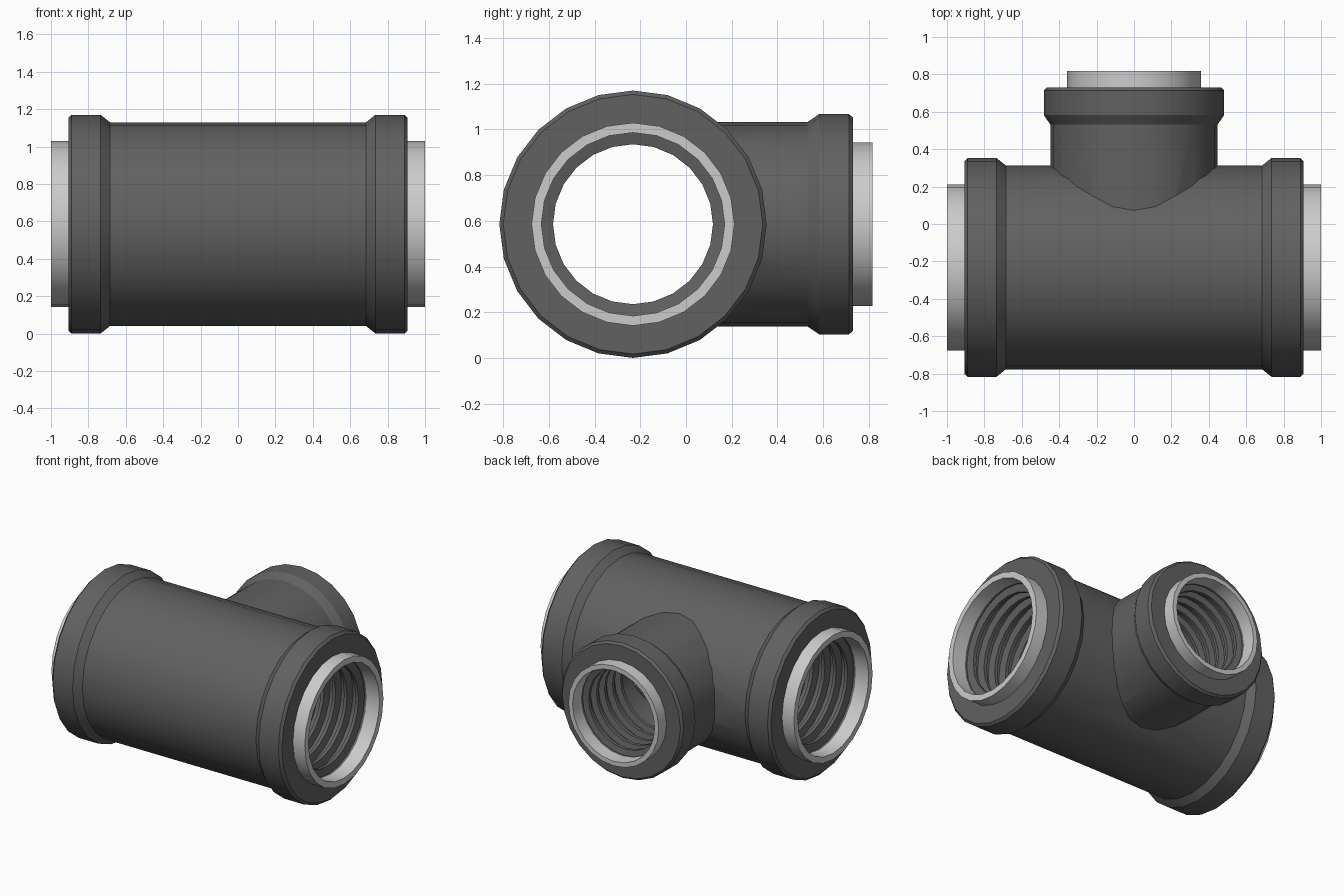
import bpy, bmesh, math

if "Cube" in bpy.data.objects:
    bpy.data.objects.remove(bpy.data.objects["Cube"])

SIDES = 24
CY, CZ = -0.232, 0.585          # centre of the main pipe


def material(name, v):
    m = bpy.data.materials.new(name)
    m.diffuse_color = (v, v, v, 1)
    m.use_nodes = True
    m.node_tree.nodes["Principled BSDF"].inputs["Base Color"].default_value = m.diffuse_color
    return m


DARK = material("dark_plastic", 0.12)
LIGHT = material("light_metal", 0.6)


def lathe(name, profile, axis, mat, ring=False):
    """Revolve (distance along axis, radius) points; ring closes the profile, otherwise ends are capped."""
    bm = bmesh.new()
    loops = []
    for a, r in profile:
        loop = []
        for i in range(SIDES):
            t = 2 * math.pi * i / SIDES
            s, c = r * math.sin(t), r * math.cos(t)
            loop.append(bm.verts.new((a, CY + s, CZ + c) if axis == "x" else (s, CY + a, CZ + c)))
        loops.append(loop)
    n = len(loops)
    for k in range(n if ring else n - 1):
        p, q = loops[k], loops[(k + 1) % n]
        for i in range(SIDES):
            j = (i + 1) % SIDES
            bm.faces.new((p[i], p[j], q[j], q[i]))
    if not ring:
        bm.faces.new(loops[0])
        bm.faces.new(loops[-1])
    bmesh.ops.recalc_face_normals(bm, faces=bm.faces)
    mesh = bpy.data.meshes.new(name)
    bm.to_mesh(mesh)
    bm.free()
    mesh.materials.append(mat)
    ob = bpy.data.objects.new(name, mesh)
    bpy.context.collection.objects.link(ob)
    return ob


def select(ob):
    bpy.ops.object.select_all(action="DESELECT")
    ob.select_set(True)
    bpy.context.view_layer.objects.active = ob


def smooth(ob):
    select(ob)
    bpy.ops.object.shade_smooth_by_angle(angle=math.radians(30))


def combine(ob, other, op):
    mod = ob.modifiers.new(op.lower(), "BOOLEAN")
    mod.operation, mod.solver, mod.object = op, "EXACT", other
    select(ob)
    bpy.ops.object.modifier_apply(modifier=mod.name)
    bpy.data.objects.remove(other)


# Tee body: main pipe with a collar at each end, plus the side branch
half = [(0.685, 0.545), (0.735, 0.585), (0.89, 0.585), (0.907, 0.568)]
body = lathe("tee_body", [(-a, r) for a, r in reversed(half)] + half, "x", DARK)
branch = lathe("branch", [(0, 0.447), (0.763, 0.447), (0.815, 0.482), (0.945, 0.482), (0.962, 0.467)], "y", DARK)
combine(body, branch, "UNION")
combine(body, lathe("main_bore", [(-1.1, 0.402), (1.1, 0.402)], "x", DARK), "DIFFERENCE")
combine(body, lathe("branch_bore", [(0, 0.325), (1.2, 0.325)], "y", DARK), "DIFFERENCE")
smooth(body)


# Light liner rim and inner thread ridges at every opening
def opening(name, axis, sign, face, end, r_out, r_bore, r_thread, count):
    a, b = sign * (face - 0.01), sign * end
    smooth(lathe(name + "_liner", [(a, r_out), (b, r_out), (b, r_bore - 0.001), (a, r_bore - 0.001)],
                 axis, LIGHT, True))
    for i in range(count):
        x = face - 0.05 - 0.09 * i
        pts = [(x + 0.025, r_bore + 0.01), (x + 0.012, r_thread), (x - 0.012, r_thread), (x - 0.025, r_bore + 0.01)]
        smooth(lathe(f"{name}_thread_{i + 1}", [(sign * p, r) for p, r in pts], axis, DARK, True))


opening("right", "x", 1, 0.907, 1.0, 0.444, 0.402, 0.35, 5)
opening("left", "x", -1, 0.907, 1.0, 0.444, 0.402, 0.35, 5)
opening("branch", "y", 1, 0.962, 1.049, 0.357, 0.325, 0.285, 5)
